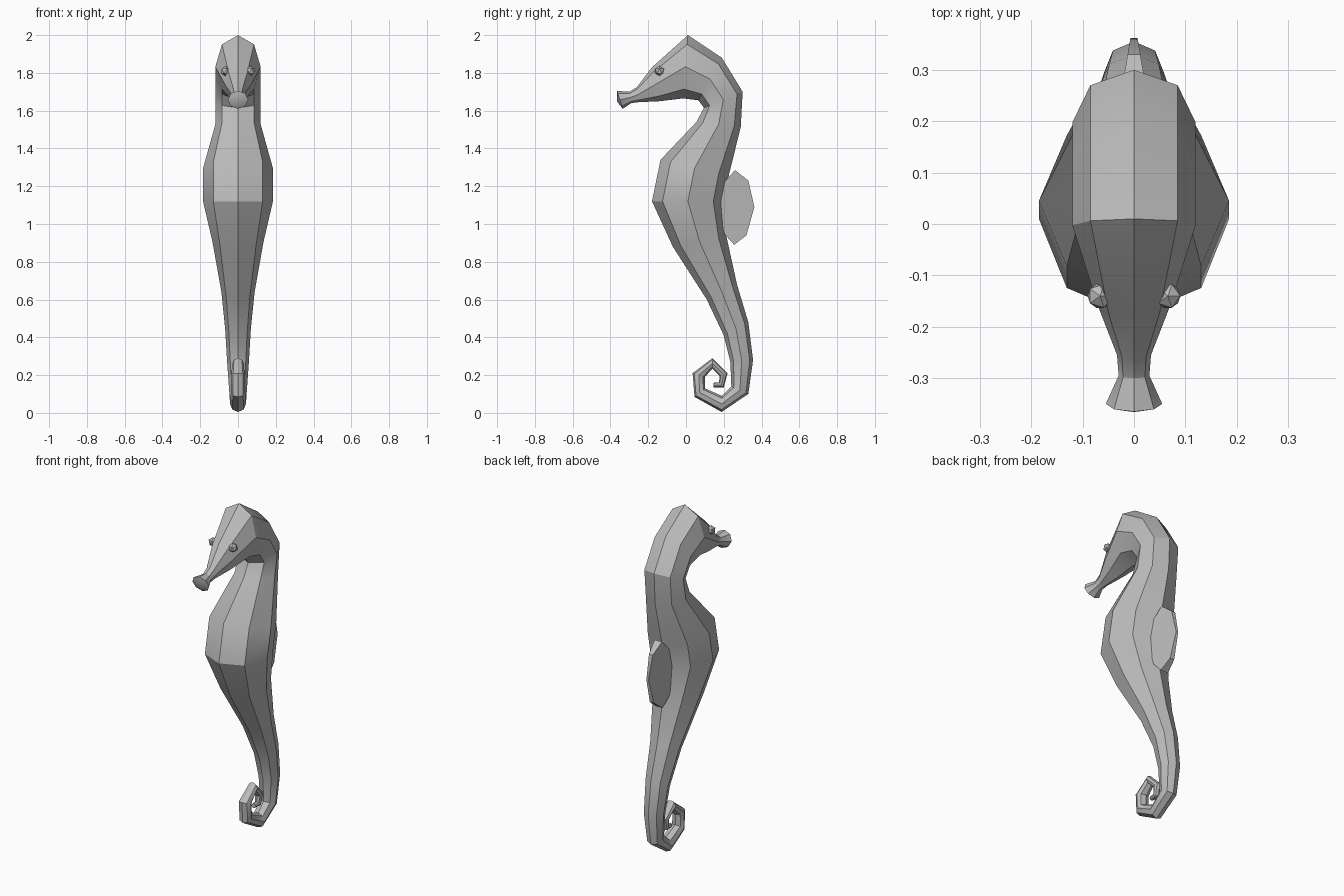
import bpy, bmesh, math
from mathutils import Vector

if "Cube" in bpy.data.objects:
    bpy.data.objects.remove(bpy.data.objects["Cube"])

grey = bpy.data.materials.new("grey")
grey.diffuse_color = (0.5, 0.5, 0.5, 1)
grey.use_nodes = True
grey.node_tree.nodes["Principled BSDF"].inputs["Base Color"].default_value = grey.diffuse_color


def finish(bm, name):
    bmesh.ops.recalc_face_normals(bm, faces=bm.faces)
    mesh = bpy.data.meshes.new(name)
    bm.to_mesh(mesh)
    bm.free()
    mesh.materials.append(grey)
    obj = bpy.data.objects.new(name, mesh)
    bpy.context.collection.objects.link(obj)
    bpy.ops.object.select_all(action='DESELECT')
    bpy.context.view_layer.objects.active = obj
    obj.select_set(True)
    bpy.ops.object.shade_smooth_by_angle(angle=math.radians(30))
    return obj


# Body: octagonal rings as belly (y, z), back (y, z), half width
RINGS = [
    (-.365, 1.705, -.335, 1.61, .055),   # snout rim
    (-.30, 1.70, -.29, 1.64, .03),
    (-.26, 1.725, -.25, 1.645, .033),
    (-.18, 1.83, -.14, 1.65, .07),       # face
    (.01, 2.0, -.015, 1.665, .12),       # crown
    (.19, 1.88, .065, 1.655, .12),
    (.30, 1.70, .095, 1.615, .12),       # neck
    (.29, 1.515, .055, 1.54, .12),
    (.225, 1.25, -.135, 1.34, .185),     # chest
    (.20, 1.12, -.18, 1.12, .185),
    (.215, .93, -.07, .88, .135),
    (.27, .68, .11, .60, .088),
    (.33, .48, .20, .41, .068),          # tail
    (.355, .28, .235, .27, .058),
    (.33, .10, .24, .14, .047),
    (.188, .005, .19, .09, .042),        # curl
    (.045, .085, .10, .13, .038),
    (.035, .21, .10, .19, .036),
    (.14, .29, .14, .235, .03),
    (.22, .21, .178, .195, .024),
    (.20, .135, .175, .162, .018),
    (.145, .135, .147, .16, .013),
]
bm = bmesh.new()
loops = []
for by, bz, fy, fz, w in RINGS:
    back, belly = Vector((0, by, bz)), Vector((0, fy, fz))
    mid, arm = (back + belly) / 2, (back - belly) / 2
    ring = []
    for i in range(8):
        a = i * math.pi / 4
        ring.append(bm.verts.new(mid + arm * math.cos(a) + Vector((w * math.sin(a), 0, 0))))
    loops.append(ring)
for r, s in zip(loops, loops[1:]):
    for i in range(8):
        j = (i + 1) % 8
        bm.faces.new((r[i], r[j], s[j], s[i]))
# Mouth and tail tip caps
mouth = bm.verts.new((0, -.366, 1.65))
for i in range(8):
    bm.faces.new((loops[0][(i + 1) % 8], loops[0][i], mouth))
bm.faces.new(loops[-1])
finish(bm, "body")

# Dorsal fin: plate that thins toward its outer edge
OUTLINE = [(.26, 1.285), (.33, 1.23), (.362, 1.09), (.32, .94), (.255, .89),
           (.205, .945), (.16, 1.09), (.20, 1.22)]
bm = bmesh.new()
sides = [[bm.verts.new((s * (.007 + (.362 - y) * .17), y, z)) for y, z in OUTLINE]
         for s in (-1, 1)]
for side in sides:
    bm.faces.new(side)
for i in range(8):
    j = (i + 1) % 8
    bm.faces.new((sides[0][i], sides[0][j], sides[1][j], sides[1][i]))
finish(bm, "dorsal_fin")

# Eyes
for s, label in ((-1, "left"), (1, "right")):
    bm = bmesh.new()
    bmesh.ops.create_icosphere(bm, subdivisions=1, radius=.027)
    bmesh.ops.translate(bm, verts=bm.verts, vec=(s * .066, -.14, 1.81))
    finish(bm, label + "_eye")
